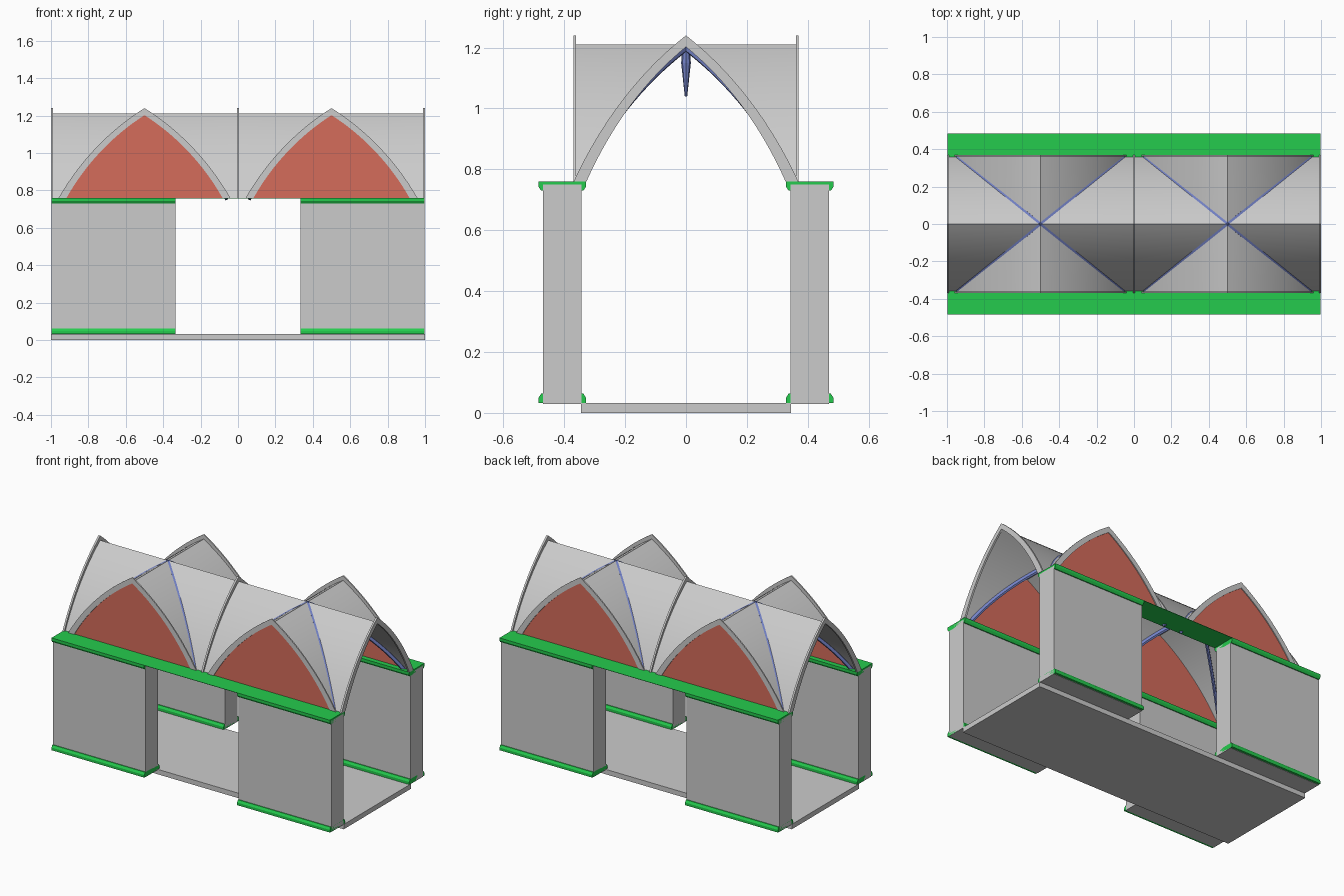
import bpy, bmesh, math
from mathutils import Vector

cube = bpy.data.objects.get("Cube")
if cube:
    bpy.data.objects.remove(cube)


def material(name, rgb):
    m = bpy.data.materials.new(name)
    m.use_nodes = True
    m.diffuse_color = (*rgb, 1)
    m.node_tree.nodes["Principled BSDF"].inputs["Base Color"].default_value = (*rgb, 1)
    return m


STONE = material("grey_stone", (0.6, 0.6, 0.6))
GREEN = material("green_trim", (0.018, 0.6, 0.075))
RED = material("red_infill", (0.66, 0.15, 0.105))
BLUE = material("blue_rib", (0.17, 0.22, 0.56))

SPRING, RISE = 0.76, 0.45      # springing height and vault rise
WX, WY = 0.447, 0.357          # half spans of a bay
EDGE_Y, STEPS = 0.366, 16


def finish(name, bm, mat, smooth=False, closed=True):
    if closed:
        bmesh.ops.recalc_face_normals(bm, faces=bm.faces)
    mesh = bpy.data.meshes.new(name)
    bm.to_mesh(mesh)
    bm.free()
    ob = bpy.data.objects.new(name, mesh)
    bpy.context.collection.objects.link(ob)
    mesh.materials.append(mat)
    if smooth:
        bpy.ops.object.select_all(action="DESELECT")
        ob.select_set(True)
        bpy.context.view_layer.objects.active = ob
        bpy.ops.object.shade_smooth_by_angle(angle=math.radians(22))
    return ob


def loft(name, rings, mat, smooth=False):
    """Join closed cross-sections and cap both ends."""
    bm = bmesh.new()
    rows = [[bm.verts.new(p) for p in r] for r in rings]
    n = len(rows[0])
    for a, b in zip(rows, rows[1:]):
        for i in range(n):
            bm.faces.new((a[i], a[(i + 1) % n], b[(i + 1) % n], b[i]))
    bm.faces.new(rows[0])
    bm.faces.new(rows[-1])
    return finish(name, bm, mat, smooth)


def box(name, x0, x1, y0, y1, z0, z1, mat):
    return loft(name, [[(x0, y0, z), (x1, y0, z), (x1, y1, z), (x0, y1, z)]
                       for z in (z0, z1)], mat)


def half_arch():
    """Unit pointed-arch curve (distance from centre, height), foot to apex."""
    lo, hi = math.radians(59), math.radians(31)
    r = 1 / (math.sin(lo) - math.sin(hi))
    pts = []
    for i in range(STEPS + 1):
        a = lo + (hi - lo) * i / STEPS
        pts.append((1 - r * (math.sin(lo) - math.sin(a)),
                    r * (math.cos(a) - math.cos(lo))))
    pts[-1] = (0, 1)
    return pts


ARCH = half_arch()


def full_arch(w, h):
    left = [(-w * t, SPRING + h * k) for t, k in ARCH]
    return left + [(-u, z) for u, z in reversed(left[:-1])]


def arch_ring(name, along_x, centre, pos, w, depth):
    """Flat arch band; along_x means the arch spans x."""
    outer, inner = full_arch(w + 0.012, 0.48), full_arch(w - 0.03, 0.442)
    rings = []
    for (uo, zo), (ui, zi) in zip(outer, inner):
        ring = []
        for u, z, d in ((uo, zo, -1), (uo, zo, 1), (ui, zi, 1), (ui, zi, -1)):
            p = pos + d * depth / 2
            ring.append((centre + u, p, z) if along_x else (p, centre + u, z))
        rings.append(ring)
    loft(name, rings, STONE, True)


def vault(name, cx):
    """Groin vault: four webs meeting on the diagonals."""
    bm = bmesh.new()
    for sx in (1, -1):
        for sy in (1, -1):
            def row(t, h):
                z = SPRING + RISE * h
                groin = (cx + sx * WX * t, sy * WY * t, z)
                side = (cx + sx * 0.5, sy * WY * t, z)
                front = (cx + sx * WX * t, sy * EDGE_Y, z)
                return [bm.verts.new(p) for p in (side, groin, front)]
            rows = [row(t, h) for t, h in ARCH]
            for a, b in zip(rows, rows[1:]):
                for i in (0, 1):
                    bm.faces.new((a[i], a[i + 1], b[i + 1], b[i]))
    bmesh.ops.remove_doubles(bm, verts=bm.verts, dist=0.0001)
    for f in bm.faces:
        f.normal_update()
        if f.normal.z < 0:
            f.normal_flip()
    finish(name, bm, STONE, True, closed=False)


def rib(name, cx, sx, sy):
    """Tapered bar following one groin."""
    path = [Vector((cx + sx * WX * t, sy * WY * t, SPRING + RISE * h)) for t, h in ARCH]
    across = Vector((-sy * WY, sx * WX, 0)).normalized()
    across = Vector((-sy * WY, sx * WX, 0)).normalized()
    rings = []
    for i, p in enumerate(path):
        tangent = path[min(i + 1, STEPS)] - path[max(i - 1, 0)]
        up = tangent.cross(across).normalized()
        if up.z < 0:
            up = -up
        rings.append([p + across * s + up * k for s, k in
                      ((-0.007, 0.003), (0.007, 0.003), (0.009, -0.014),
                       (0, -0.022), (-0.009, -0.014))])
    loft(name, rings, BLUE)


def infill(name, cx, y):
    """Thin pointed panel closing a side arch."""
    pts = full_arch(WX - 0.006, RISE - 0.003)
    loft(name, [[(cx + u, y + d, z) for u, z in pts] for d in (-0.002, 0.002)], RED)


def moulding(name, x0, x1, sy, z0, z1, flip):
    """Chamfered band, wide at the outer level."""
    wide, narrow = (z1, z0) if flip else (z0, z1)
    mid = wide + (narrow - wide) * 0.55
    prof = [(0.328, wide), (0.485, wide), (0.485, mid),
            (0.476, narrow), (0.337, narrow), (0.328, mid)]
    loft(name, [[(x, sy * y, z) for y, z in prof] for x in (x0, x1)], GREEN)


# floor slab
box("floor_slab", -1, 1, -0.345, 0.345, 0, 0.032, STONE)

# wall piers with base and capital mouldings
for sy, side in ((-1, "front"), (1, "back")):
    ys = sorted((sy * 0.343, sy * 0.47))
    for sx, end in ((-1, "right"), (1, "left")):
        x0, x1 = sorted((sx * 0.333, sx * 0.998))
        tag = f"{side}_{end}"
        box("pier_" + tag, x0, x1, *ys, 0.03, 0.75, STONE)
        moulding("pier_base_" + tag, x0, x1, sy, 0.032, 0.063, False)
        moulding("pier_capital_" + tag, x0, x1, sy, 0.73, SPRING, True)
    # thin sheet bridging the opening
    box("lintel_sheet_" + side, -0.333, 0.333, *sorted((sy * 0.328, sy * 0.485)),
        SPRING - 0.002, SPRING, GREEN)

# vaulted bays
for cx, bay in ((-0.5, "right"), (0.5, "left")):
    vault("vault_" + bay, cx)
    for sy, side in ((-1, "front"), (1, "back")):
        arch_ring(f"side_arch_{side}_{bay}", True, cx, sy * EDGE_Y, WX, 0.008)
        infill(f"arch_infill_{side}_{bay}", cx, sy * 0.362)
        for sx, end in ((-1, "right"), (1, "left")):
            rib(f"rib_{bay}_{side}_{end}", cx, sx, sy)
    # hanging boss where the ribs cross
    loft("boss_" + bay, [[(cx + r * math.cos(a * math.pi / 4),
                           r * math.sin(a * math.pi / 4), z) for a in range(8)]
                         for r, z in ((0.004, 1.04), (0.016, 1.15), (0.012, 1.2))], BLUE)

# transverse arches
for x, where in ((-0.994, "right"), (0, "middle"), (0.994, "left")):
    arch_ring("transverse_arch_" + where, False, 0, x, WY, 0.012)
